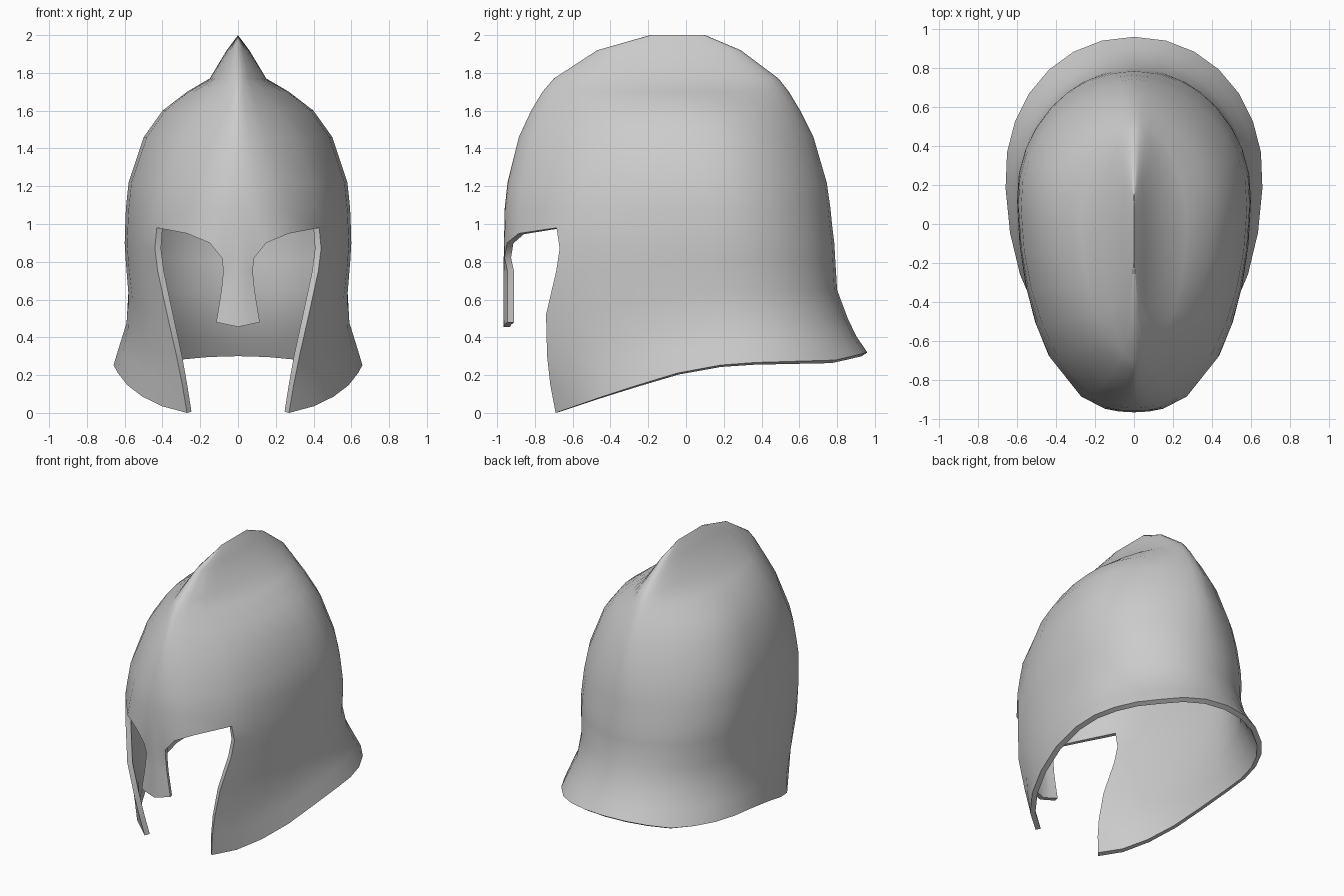
import bpy, bmesh, math

if "Cube" in bpy.data.objects:
    bpy.data.objects.remove(bpy.data.objects["Cube"])

# Horizontal rings: level, front y, widest y, back y, half width, front/back sharpness
RINGS = [
    (2.00, -.19, -.05, .10, 0.0, 1.0, 1.0),
    (1.92, -.47, -.07, .29, .06, 1.0, 1.0),
    (1.77, -.70, -.03, .49, .15, 1.0, 1.0),
    (1.70, -.76, 0.0, .545, .27, 1.3, 1.3),
    (1.60, -.82, .05, .605, .40, 1.35, 1.4),
    (1.46, -.885, .08, .675, .50, 1.2, 1.35),
    (1.22, -.945, .12, .745, .58, .95, 1.25),
    (1.08, -.96, .14, .765, .594, .87, 1.15),
    (.98, -.965, .15, .775, .598, .8, 1.1),
    (.87, -.965, .15, .785, .60, .8, 1.05),
    (.75, -.96, .15, .79, .595, .8, 1.0),
    (.52, -.94, .15, .80, .583, .8, 1.0),
    (.30, -.86, .18, .855, .59, .8, 1.0),
    (.15, -.80, .22, .90, .625, .8, .95),
    (0.0, -.745, .25, .96, .66, .8, .95),
]
RIM = [(-.69, 0), (-.36, .115), (.05, .24), (.3, .265), (.8, .28), (.96, .32)]
CHEEK_EDGE = {.87: .44, .75: .425, .52: .375, .30: .325, .15: .295, 0.0: .27}
BROW_X = [0, .045, .085, .15, .27, .43]
BROW_Z = [.82, .82, .82, .90, .95, .98]
NASAL = [(.75, .078), (.65, .088), (.48, .115)]
BROW, COLS, CORNER = .98, 17, 5


def rim_z(y):
    if y <= RIM[0][0]:
        return 0
    for (y0, z0), (y1, z1) in zip(RIM, RIM[1:]):
        if y <= y1:
            return z0 + (z1 - z0) * (y - y0) / (y1 - y0)
    return RIM[-1][1]


def surface(ring, a):
    """Point on a ring; a runs from 0 at the front to pi at the back."""
    v, yf, yc, yb, w, pf, pb = ring
    c, s = math.cos(a), max(0, math.sin(a))
    front = c > 0
    y = yc - c * (yc - yf if front else yb - yc)
    x = w * s ** (pf if front else pb) if s > 1e-6 else 0
    z = v
    if v < BROW:
        low = rim_z(y)
        z = low + (BROW - low) * v / BROW
    return [x, y, z]


def angle_at(ring, x):
    return math.asin((x / ring[4]) ** (1 / ring[5]))


def spread(a0):
    return [a0 + (math.pi - a0) * i / (COLS - CORNER) for i in range(COLS - CORNER + 1)]


bm = bmesh.new()


def stitch(upper, lower):
    for j in range(len(upper) - 1):
        bm.faces.new((upper[j], lower[j], lower[j + 1], upper[j + 1]))


# Dome with crest, down to the brow line
brow_ring = next(r for r in RINGS if r[0] == BROW)
brow_angles = [angle_at(brow_ring, x) for x in BROW_X]
angles = brow_angles[:-1] + spread(brow_angles[-1])
prev = None
for ring in RINGS:
    if ring[0] < BROW:
        break
    pts = [surface(ring, a) for a in angles]
    if ring[0] == BROW:
        for p, z in zip(pts, BROW_Z):
            p[2] = z
    row = [bm.verts.new(p) for p in pts]
    if prev:
        stitch(prev, row)
    prev = row
brow_row = prev

# Cheek guard and flared neck guard
prev = brow_row[CORNER:]
for ring in RINGS:
    if ring[0] < BROW:
        a0 = angle_at(ring, CHEEK_EDGE[ring[0]])
        row = [bm.verts.new(surface(ring, a)) for a in spread(a0)]
        stitch(prev, row)
        prev = row

# Nose guard
prev = brow_row[:3]
for z, x in NASAL:
    tip = -.025 if z < .5 else 0
    row = [bm.verts.new(p) for p in
           ((0, -.967, z + tip), (x * .5, -.96, z + tip / 2), (x, -.945, z))]
    stitch(prev, row)
    prev = row

# Face outward
bm.normal_update()
if sum(f.normal.x * f.calc_area() for f in bm.faces) < 0:
    bmesh.ops.reverse_faces(bm, faces=bm.faces[:])

mesh = bpy.data.meshes.new("helmet_shell")
bm.to_mesh(mesh)
bm.free()
helmet = bpy.data.objects.new("helmet_shell", mesh)
bpy.context.collection.objects.link(helmet)

# Mirror the half and give the plate its thickness
mirror = helmet.modifiers.new("mirror", 'MIRROR')
mirror.merge_threshold = .002
plate = helmet.modifiers.new("plate_thickness", 'SOLIDIFY')
plate.thickness = .035
plate.offset = -1

steel = bpy.data.materials.new("grey_steel")
steel.diffuse_color = (.6, .6, .6, 1)
steel.use_nodes = True
steel.node_tree.nodes["Principled BSDF"].inputs["Base Color"].default_value = steel.diffuse_color
mesh.materials.append(steel)

bpy.context.view_layer.objects.active = helmet
helmet.select_set(True)
for m in ("mirror", "plate_thickness"):
    bpy.ops.object.modifier_apply(modifier=m)
bpy.ops.object.shade_smooth_by_angle(angle=math.radians(65))
